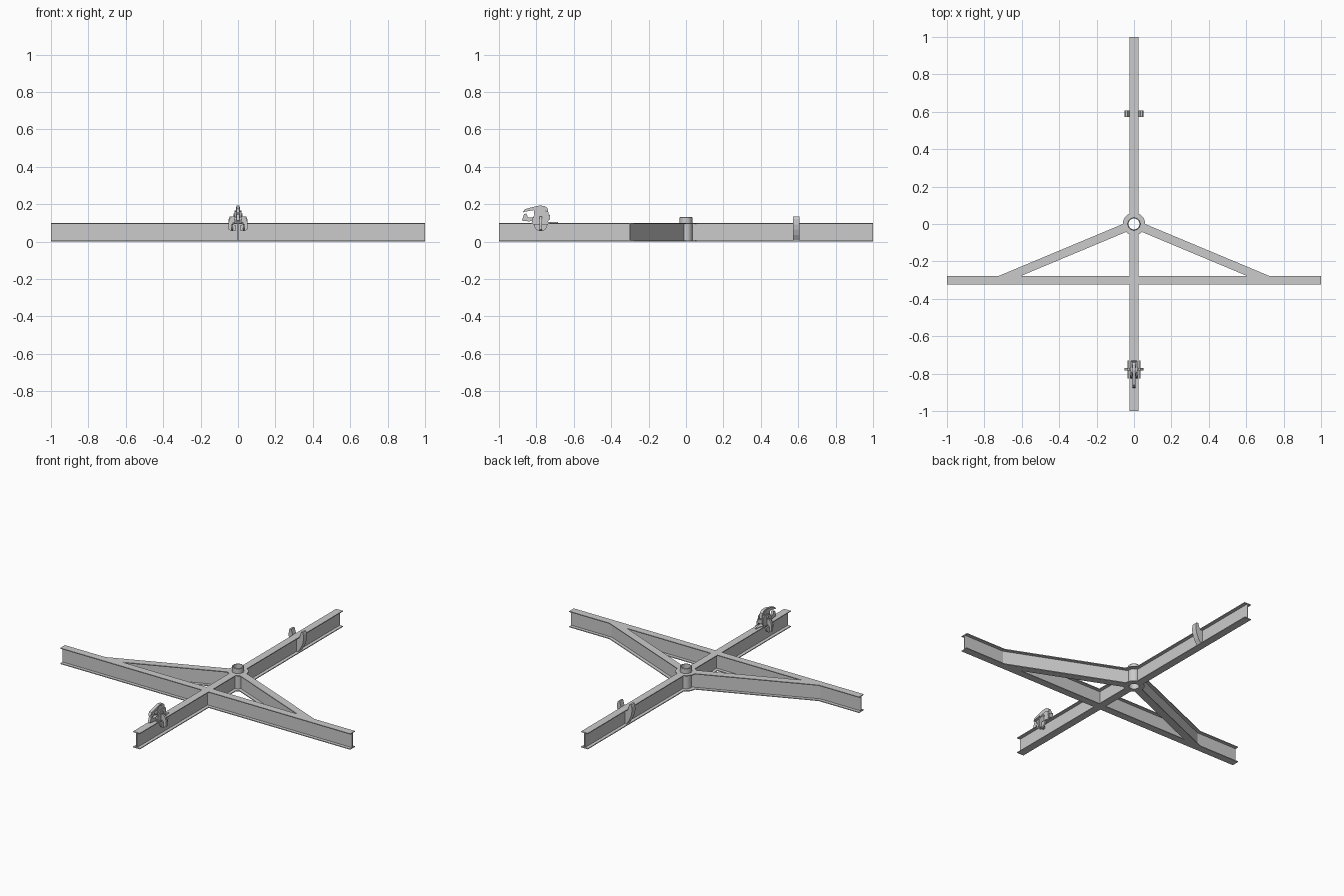
import bpy, bmesh
from math import cos, sin, pi, radians
from mathutils import Vector

if "Cube" in bpy.data.objects:
    bpy.data.objects.remove(bpy.data.objects["Cube"])

H, W, T = 0.10, 0.046, 0.005      # beam height, flange width, sheet thickness


def finish(name, bm, smooth=False):
    bmesh.ops.recalc_face_normals(bm, faces=bm.faces[:])
    me = bpy.data.meshes.new(name)
    bm.to_mesh(me)
    bm.free()
    ob = bpy.data.objects.new(name, me)
    bpy.context.collection.objects.link(ob)
    if smooth:
        bpy.ops.object.select_all(action='DESELECT')
        ob.select_set(True)
        bpy.context.view_layer.objects.active = ob
        bpy.ops.object.shade_smooth_by_angle(angle=radians(35))
    return ob


def sweep(ring_a, ring_b):
    bm = bmesh.new()
    a = [bm.verts.new(p) for p in ring_a]
    b = [bm.verts.new(p) for p in ring_b]
    bm.faces.new(a)
    bm.faces.new(b[::-1])
    n = len(a)
    for i in range(n):
        bm.faces.new((a[i], b[i], b[(i + 1) % n], a[(i + 1) % n]))
    return bm


def plate(name, pts, axis, a, b, smooth=False):
    """Outline extruded from a to b along x (points are y,z), y (x,z) or z (x,y)."""
    def place(p, d):
        return {'x': (d, p[0], p[1]), 'y': (p[0], d, p[1]), 'z': (p[0], p[1], d)}[axis]
    return finish(name, sweep([place(p, a) for p in pts], [place(p, b) for p in pts]), smooth)


def disc(cx, cy, r, n=24, a0=0, a1=2 * pi):
    full = abs(a1 - a0 - 2 * pi) < 1e-5
    k = n if full else n - 1
    return [(cx + r * cos(a0 + (a1 - a0) * i / k), cy + r * sin(a0 + (a1 - a0) * i / k)) for i in range(n)]


def i_beam(name, p, q, cut_y=None):
    """I-section swept from p to q, optionally mitred against the plane y = cut_y."""
    w, t = W / 2, T / 2
    half = [(w, 0), (w, T), (t, T), (t, H - T), (w, H - T), (w, H)]
    prof = half + [(-u, z) for u, z in reversed(half)]
    p, q = Vector((*p, 0)), Vector((*q, 0))
    d = (q - p).normalized()
    n = Vector((-d.y, d.x, 0))

    def ring(o):
        return [o + n * u + Vector((0, 0, z)) for u, z in prof]
    bm = sweep(ring(p), ring(q))
    if cut_y is not None:
        bmesh.ops.bisect_plane(bm, geom=bm.verts[:] + bm.edges[:] + bm.faces[:],
                               plane_co=(0, cut_y, 0), plane_no=(0, -1, 0), clear_outer=True)
    return finish(name, bm)


def tube(name, ro, ri, z0, z1, bevel=0.0, n=32):
    prof = [(ri, z0), (ro, z0), (ro, z1 - bevel), (ro - bevel, z1), (ri, z1)]
    if not bevel:
        prof.pop(3)
    bm = bmesh.new()
    rows = [[bm.verts.new((r * cos(2 * pi * i / n), r * sin(2 * pi * i / n), z)) for r, z in prof]
            for i in range(n)]
    m = len(prof)
    for i in range(n):
        for j in range(m):
            bm.faces.new((rows[i][j], rows[(i + 1) % n][j],
                          rows[(i + 1) % n][(j + 1) % m], rows[i][(j + 1) % m]))
    return finish(name, bm, True)


# Frame beams
i_beam("front_leg", (0, -1), (0, -0.033))
i_beam("rear_leg", (0, 0.033), (0, 1))
i_beam("cross_beam", (-1, -0.30), (1, -0.30))
for s, side in ((1, "right"), (-1, "left")):
    d = Vector((0.66 * s, -0.276)).normalized()
    i_beam("diagonal_brace_" + side, d * 0.033, d * 0.9, cut_y=-0.30)

# Central socket with flange collars
tube("hub_sleeve", 0.034, 0.029, 0, 0.132, bevel=0.003)
tube("hub_top_collar", 0.06, 0.03, H - T, H)
tube("hub_bottom_collar", 0.06, 0.03, 0, T)

# Rear stop brackets, tapering down to the web
for s, side in ((1, "right"), (-1, "left")):
    pts = [(0.002, 0.003), (0.014, 0.005), (0.034, 0.035), (0.046, 0.065), (0.051, 0.09),
           (0.050, 0.12), (0.045, 0.133), (0.034, 0.133), (0.024, 0.1), (0.002, 0.096)]
    plate("rear_stop_" + side, [(x * s, z) for x, z in pts], 'y', 0.572, 0.606)

# Clamp base plate on the front leg
plate("clamp_base", [(-0.018, -0.815), (0.018, -0.815), (0.018, -0.735), (0.008, -0.72),
                     (0.003, -0.685), (-0.003, -0.685), (-0.008, -0.72), (-0.018, -0.735)],
      'z', 0.099, 0.104)

# Clamp cheeks, under-flange hooks and rollers
for s, side in ((1, "right"), (-1, "left")):
    cheek = [(-0.825, 0.10), (-0.74, 0.10), (-0.732, 0.12), (-0.735, 0.158), (-0.75, 0.165),
             (-0.79, 0.16), (-0.815, 0.135)]
    plate("clamp_cheek_" + side, cheek, 'x', s * 0.012, s * 0.018)
    hook = [(0.014, 0.102), (0.014, 0.135), (0.034, 0.135), (0.046, 0.12), (0.052, 0.10),
            (0.052, 0.065), (0.042, 0.06), (0.012, 0.06), (0.012, 0.085), (0.025, 0.093),
            (0.027, 0.102)]
    plate("clamp_hook_" + side, [(x * s, z) for x, z in hook], 'y', -0.783, -0.770)
    lower = disc(-0.777, 0.092, 0.036, 13, pi, 2 * pi) + [(-0.73, 0.094), (-0.825, 0.094)]
    plate("clamp_lower_jaw_" + side, lower, 'x', s * 0.026, s * 0.036)

# Upper cam, claw with pointed tips, and pivot pins
cam = [(-0.80, 0.105), (-0.745, 0.115), (-0.735, 0.15), (-0.74, 0.178), (-0.755, 0.19),
       (-0.782, 0.193), (-0.81, 0.187), (-0.862, 0.173), (-0.874, 0.155), (-0.86, 0.16),
       (-0.815, 0.168), (-0.80, 0.155)]
plate("clamp_cam", cam, 'x', -0.009, 0.009)
claw = [(-0.80, 0.112), (-0.80, 0.132), (-0.845, 0.128), (-0.853, 0.15), (-0.866, 0.146),
        (-0.878, 0.112), (-0.84, 0.108)]
plate("clamp_claw", claw, 'x', -0.008, 0.008)
for name, y, z, r, w in (("clamp_drum", -0.782, 0.155, 0.031, 0.011),
                         ("clamp_pivot", -0.775, 0.142, 0.009, 0.024),
                         ("clamp_claw_pin", -0.815, 0.121, 0.006, 0.021)):
    plate(name, disc(y, z, r), 'x', -w, w, True)
plate("clamp_handle", [(-0.74, 0.14), (-0.727, 0.145), (-0.727, 0.118), (-0.74, 0.112)], 'x', -0.014, 0.014)
